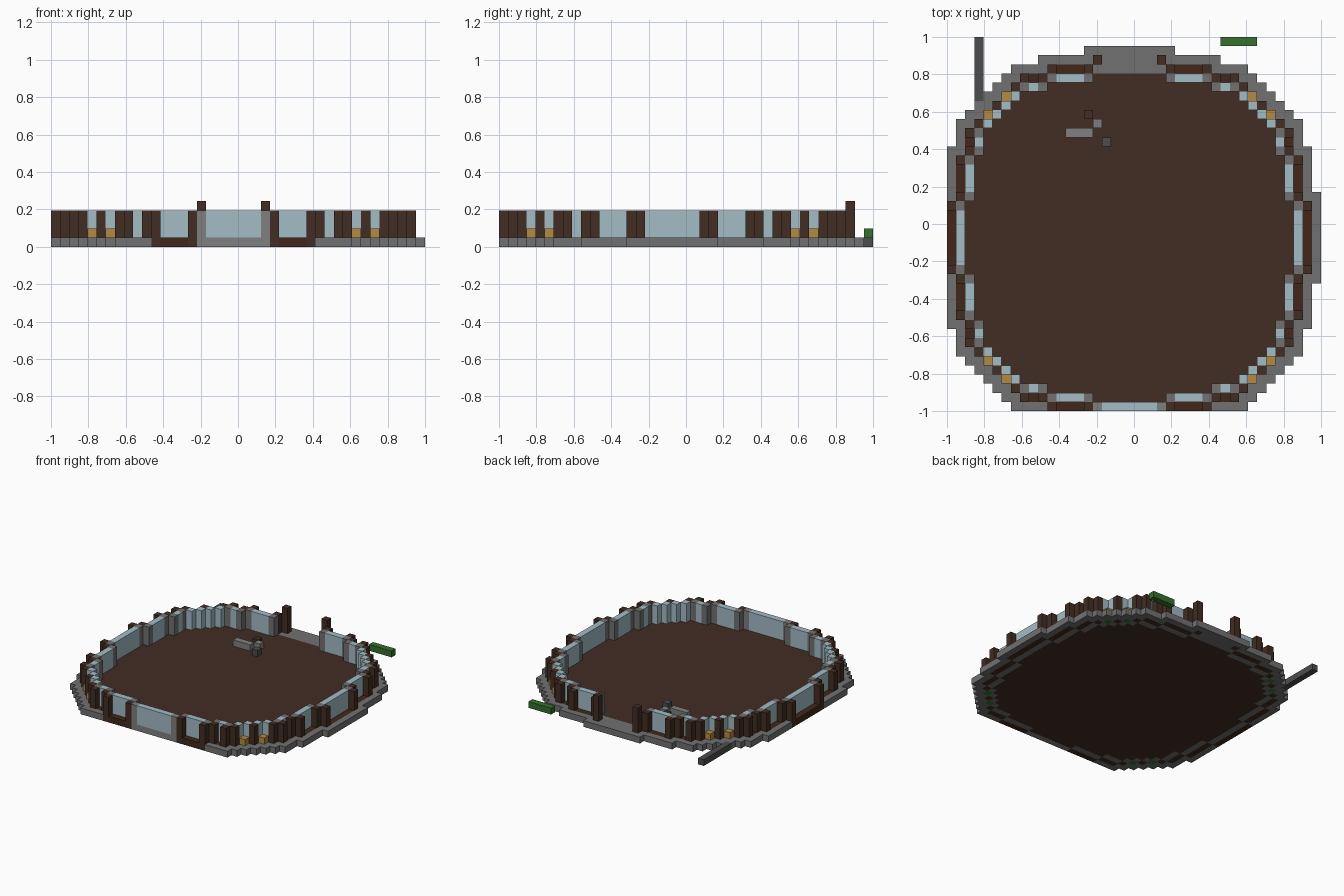
import bpy
import bmesh
from mathutils import Vector

if "Cube" in bpy.data.objects:
    bpy.data.objects.remove(bpy.data.objects["Cube"])

N = 41            # blocks along the longest side
S = 2 / N         # block size


def material(name, rgb):
    lin = [((v / 255 + 0.055) / 1.055) ** 2.4 for v in rgb] + [1.0]
    m = bpy.data.materials.new(name)
    m.use_nodes = True
    m.diffuse_color = lin
    bsdf = m.node_tree.nodes["Principled BSDF"]
    bsdf.inputs["Base Color"].default_value = lin
    bsdf.inputs["Roughness"].default_value = 0.9
    return m


stone = material("stone grey", (113, 113, 113))
pale = material("pale grey", (128, 128, 128))
slate = material("slate grey", (77, 77, 80))
wood = material("dark wood", (66, 45, 35))
sill = material("sill wood", (66, 39, 25))
glass = material("pale blue glass", (162, 188, 197))
gold = material("lantern gold", (180, 138, 66))
leaf = material("leaf green", (54, 112, 46))

blocks = {}       # (column, row from the back, level) -> part name
parts = {}        # part name -> material


def fill(part, mat, cols, rows, levels):
    """Fill a box of blocks, given as inclusive ranges."""
    parts[part] = mat
    for c in range(cols[0], cols[1] + 1):
        for r in range(rows[0], rows[1] + 1):
            for z in range(levels[0], levels[1] + 1):
                blocks[c, r, z] = part


def four(part, mat, cols, rows, levels):
    """Fill a box and its mirror images left-right and front-back."""
    for cs in (cols, (39 - cols[1], 39 - cols[0])):
        for rs in (rows, (43 - rows[1], 43 - rows[0])):
            fill(part, mat, cs, rs, levels)


def at(part, mat, places, levels):
    for c, r in places:
        four(part, mat, (c, c), (r, r), levels)


# Stepped stone base, half widths by row about column 20
def stepped(part, mat, steps, centre):
    for first, last, half in steps:
        lo, hi = max(centre - half, 0), min(centre + half - 1, N - 1)
        fill(part, mat, (lo, hi), (first, last), (0, 0))
        lo_row, hi_row = 43 - last, min(43 - first, N - 1)
        if lo_row <= hi_row:
            fill(part, mat, (lo, hi), (lo_row, hi_row), (0, 0))


stepped("stone_base", stone, [(1, 1, 5), (2, 2, 10)]
        + [(r, r, r + 10) for r in range(3, 9)]
        + [(9, 11, 19), (12, 16, 20), (17, 21, 21)], 20)

# Wooden floor inside the wall
stepped("floor", wood, [(4, 4, 4), (5, 5, 9)]
        + [(r, r, r + 6) for r in range(6, 10)]
        + [(10, 12, 16), (13, 17, 17), (18, 21, 18)], 20)

# Window sills
four("window_sills", sill, (11, 15), (3, 3), (0, 0))
four("window_sills", sill, (1, 1), (13, 17), (0, 0))
four("window_sills", sill, (0, 0), (18, 21), (0, 0))
at("window_sills", sill, [(9, 4), (2, 11)], (0, 0))

# Outer wooden posts
at("wall_posts", wood, [(11, 3), (15, 3), (10, 4), (8, 4), (7, 5), (5, 7), (3, 9),
                        (2, 10), (2, 12), (1, 13), (1, 17), (0, 18)], (0, 3))

# Stone pillars between the panes
at("inner_pillars", stone, [(11, 4), (15, 4), (10, 5), (8, 5), (3, 10), (3, 12),
                            (2, 13), (2, 17), (1, 18)], (0, 3))

# Glass panes
four("glass_panes", glass, (12, 14), (4, 4), (1, 3))
four("glass_panes", glass, (2, 2), (14, 16), (1, 3))
four("glass_panes", glass, (1, 1), (19, 21), (1, 3))
at("glass_panes", glass, [(9, 5), (7, 6), (6, 7), (5, 8), (4, 9), (3, 11)], (1, 3))

# Corner lanterns on planted blocks
at("lantern_beds", leaf, [(6, 6), (4, 8)], (0, 0))
at("lanterns", gold, [(6, 6), (4, 8)], (1, 1))

# Front window with its stone frame
fill("front_frame", pale, (16, 23), (40, 40), (0, 3))
fill("front_window", glass, (17, 22), (40, 40), (1, 3))

# Tall posts at the rear entrance
for c in (16, 23):
    fill("entrance_posts", wood, (c, c), (2, 2), (0, 4))

# Loose pieces outside the wall
fill("rear_beam", slate, (3, 3), (0, 6), (0, 0))
fill("hedge", leaf, (30, 33), (0, 0), (1, 1))

# Small pieces on the floor
fill("bench", pale, (13, 15), (10, 10), (1, 1))
fill("stone_block", pale, (16, 16), (9, 9), (1, 1))
fill("wood_block", wood, (15, 15), (8, 8), (1, 1))
fill("slate_block", slate, (17, 17), (11, 11), (1, 1))


def build(part, mat):
    """Make one object from the exposed sides of a part's blocks."""
    bm = bmesh.new()
    axes = [Vector((1, 0, 0)), Vector((0, 1, 0)), Vector((0, 0, 1))]
    for (c, r, z), owner in blocks.items():
        if owner != part:
            continue
        mid = Vector((c + 0.5 - N / 2, N / 2 - r - 0.5, z + 0.5))
        for i in range(3):
            for sign in (1, -1):
                n = axes[i] * sign
                if (c + int(n.x), r - int(n.y), z + int(n.z)) in blocks:
                    continue
                u = axes[(i + 1) % 3] / 2
                v = axes[(i + 2) % 3] / 2 * sign
                o = mid + n / 2
                bm.faces.new([bm.verts.new(p * S) for p in
                              (o - u - v, o + u - v, o + u + v, o - u + v)])
    bmesh.ops.remove_doubles(bm, verts=bm.verts, dist=S / 100)
    bmesh.ops.dissolve_limit(bm, angle_limit=0.01, verts=bm.verts, edges=bm.edges)
    mesh = bpy.data.meshes.new(part)
    bm.to_mesh(mesh)
    bm.free()
    mesh.materials.append(mat)
    bpy.context.collection.objects.link(bpy.data.objects.new(part, mesh))


for part, mat in parts.items():
    build(part, mat)
